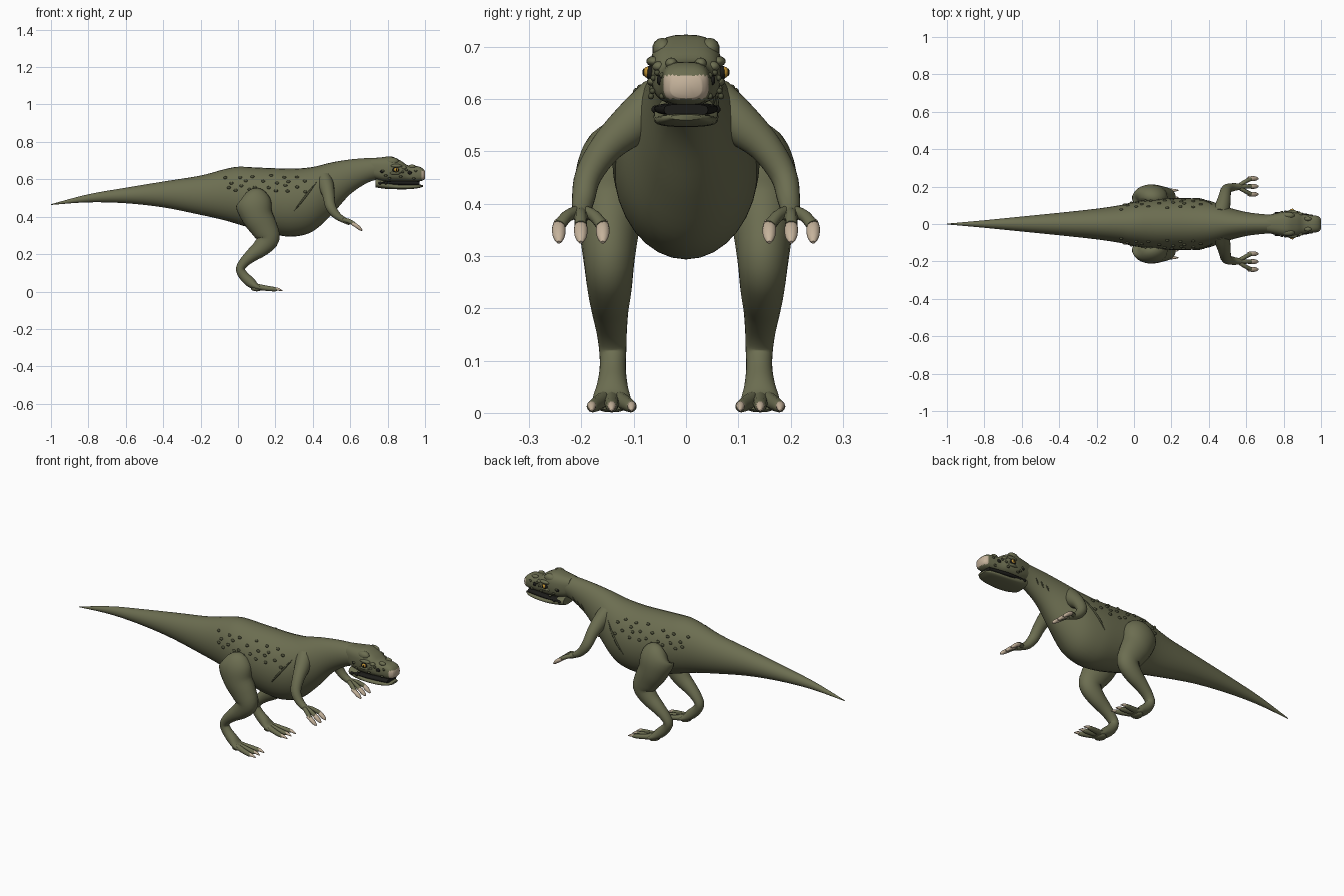
import bpy, bmesh, math, random
from mathutils import Vector, Matrix

cube = bpy.data.objects.get("Cube")
if cube:
    bpy.data.objects.remove(cube, do_unlink=True)
random.seed(4)
X, Y, Z = Vector((1, 0, 0)), Vector((0, 1, 0)), Vector((0, 0, 1))


def material(name, *rgb):
    m = bpy.data.materials.new(name)
    m.use_nodes = True
    m.diffuse_color = (*rgb, 1)
    m.node_tree.nodes["Principled BSDF"].inputs["Base Color"].default_value = (*rgb, 1)
    return m


olive = material("olive skin", .15, .155, .082)
dark = material("dark scale", .075, .08, .042)
horn = material("pale horn", .56, .45, .33)
amber = material("amber eye", .5, .27, .03)
black = material("black", .012, .012, .01)


def spline(rows, t):
    """Catmull-Rom value of a list of rows at t in row units."""
    i = min(int(t), len(rows) - 2)
    f = t - i
    a, b, c, d = (rows[max(0, min(len(rows) - 1, i + k))] for k in (-1, 0, 1, 2))
    return [q + f * (r - p) / 2 + f * f * (p - 2.5 * q + 2 * r - s / 2)
            + f ** 3 * (1.5 * (q - r) + (s - p) / 2) for p, q, r, s in zip(a, b, c, d)]


def power(v, p):
    return math.copysign(abs(v) ** p, v)


def loft(bm, rows, ref=Y, along=None, sides=20, steps=4, p=1):
    """Skin of elliptical rings; each row is x, y, z, depth radius, radius along ref."""
    n = (len(rows) - 1) * steps
    pts = [spline(rows, k / steps) for k in range(n + 1)]
    rings = []
    for k, row in enumerate(pts):
        t = along or (Vector(pts[min(k + 1, n)][:3]) - Vector(pts[max(k - 1, 0)][:3])).normalized()
        u = (ref - t * ref.dot(t)).normalized()
        w = t.cross(u)
        rings.append([bm.verts.new(Vector(row[:3]) + u * row[4] * power(math.cos(a), p)
                                   + w * row[3] * power(math.sin(a), p))
                      for a in (math.tau * j / sides for j in range(sides))])
    for r, s in zip(rings, rings[1:]):
        for j in range(sides):
            bm.faces.new((r[j], r[j - 1], s[j - 1], s[j]))
    bm.faces.new(rings[0])
    bm.faces.new(rings[-1])


def ball(bm, pos, size, segs=12):
    bmesh.ops.create_uvsphere(bm, u_segments=segs, v_segments=segs // 2 + 1, radius=1,
                              matrix=Matrix.Translation(pos) @ Matrix.Diagonal((*size, 1)))


def finish(bm, name, mats, mirror=False, rule=None):
    bmesh.ops.recalc_face_normals(bm, faces=bm.faces)
    for f in bm.faces:
        f.smooth = True
        if rule:
            f.material_index = rule(f.calc_center_median())
    me = bpy.data.meshes.new(name)
    bm.to_mesh(me)
    bm.free()
    me.set_sharp_from_angle(angle=math.radians(55))
    for m in mats:
        me.materials.append(m)
    ob = bpy.data.objects.new(name, me)
    bpy.context.collection.objects.link(ob)
    if mirror:
        mod = ob.modifiers.new("Mirror", 'MIRROR')
        mod.use_axis = (False, True, False)
        mod.use_mirror_merge = False
    return ob


def section(rows):
    """x, top, bottom, half width -> loft rows."""
    return [(x, 0, (a + b) / 2, (a - b) / 2, w) for x, a, b, w in rows]


# Body with tail and neck
body = section([
    (-1, .467, .463, .002), (-.8, .52, .477, .02), (-.6, .555, .472, .04), (-.4, .588, .45, .06),
    (-.2, .62, .41, .082), (-.08, .652, .383, .1), (0, .667, .36, .118), (.1, .663, .33, .133),
    (.2, .659, .304, .138), (.3, .657, .294, .138), (.4, .666, .322, .125), (.5, .69, .41, .09),
    (.6, .706, .52, .064), (.7, .714, .585, .052), (.78, .714, .605, .05)])
bm = bmesh.new()
loft(bm, body, along=X, sides=32, steps=5)
finish(bm, "body_tail_and_neck", [olive])


def flank(x, z):
    """Point on the body's surface, on the +y side."""
    i = max(k for k in range(len(body) - 1) if body[k][0] <= x)
    t = i + (x - body[i][0]) / (body[i + 1][0] - body[i][0])
    _, _, cz, h, w = spline(body, t)
    return Vector((x, w * math.sqrt(max(0, 1 - ((z - cz) / h) ** 2)), z))


# Skull with pale snout tip
bm = bmesh.new()
loft(bm, section([
    (.71, .712, .61, .046), (.77, .718, .592, .06), (.82, .722, .588, .068), (.87, .7, .588, .064),
    (.91, .674, .588, .052), (.96, .67, .588, .046), (.985, .66, .593, .042),
    (.999, .645, .602, .03)]), along=X, sides=28, p=.72)
finish(bm, "skull", [olive, horn], rule=lambda c: int(c.x > .978 and .6 < c.z < .645))

# Lower jaw
bm = bmesh.new()
loft(bm, section([(.735, .605, .557, .053), (.78, .592, .55, .061), (.84, .574, .547, .061),
                  (.91, .572, .547, .056), (.96, .572, .552, .046), (.988, .57, .56, .028)]),
     along=X, sides=24, p=.72)
finish(bm, "lower_jaw", [olive])

# Mouth opening
bm = bmesh.new()
loft(bm, section([(.77, .588, .576, .062), (.85, .592, .57, .06), (.91, .592, .568, .052),
                  (.97, .59, .568, .042)]), along=X, p=.6)
finish(bm, "mouth", [black])

# Brows, cheek bumps and nostril ridges
bm = bmesh.new()
for pos, size in (((.825, .045, .695), (.035, .02, .022)), ((.845, .062, .672), (.032, .014, .01)),
                  ((.84, .062, .633), (.03, .013, .009)), ((.93, .028, .668), (.02, .012, .011)),
                  ((.885, .052, .662), (.016, .012, .01))):
    ball(bm, pos, size)
finish(bm, "brows_and_ridges", [olive], True)

bm = bmesh.new()
for x, z, y in ((.79, .62, .064), (.81, .605, .067), (.87, .615, .064), (.9, .65, .055),
                (.88, .64, .062), (.775, .645, .06), (.95, .645, .045), (.94, .605, .046)):
    ball(bm, (x, y, z), (.009, .006, .006), 8)
finish(bm, "face_scales", [dark], True)

# Eyes
bm = bmesh.new()
ball(bm, (.843, .068, .65), (.018, .01, .014))
ball(bm, (.918, .05, .636), (.012, .006, .01))
ball(bm, (.77, .059, .642), (.01, .006, .008))
for x in (.76, .79):
    ball(bm, (x, .058, .58), (.01, .008, .008), 8)
finish(bm, "sockets_and_nostrils", [black], True)
bm = bmesh.new()
ball(bm, (.845, .073, .651), (.012, .009, .011))
finish(bm, "eyes", [amber], True)
bm = bmesh.new()
ball(bm, (.847, .0805, .651), (.004, .003, .007), 8)
finish(bm, "pupils", [black], True)

# Hind legs with three toes
bm = bmesh.new()
loft(bm, [(.06, .115, .512, .035, .03), (.073, .132, .497, .082, .06), (.085, .14, .46, .095, .07),
          (.105, .145, .4, .083, .066), (.14, .147, .34, .072, .056), (.162, .147, .285, .06, .048),
          (.125, .146, .235, .048, .042), (.075, .145, .195, .036, .035),
          (.032, .142, .155, .027, .029), (.013, .14, .12, .024, .026),
          (.03, .14, .085, .026, .025), (.066, .141, .05, .027, .03),
          (.1, .142, .025, .018, .037), (.14, .142, .016, .011, .032)], sides=24)
ball(bm, (.1, .142, .014), (.03, .034, .013))
for k in (-1, 0, 1):
    loft(bm, [(.09, .142 + k * .012, .028, .016, .014), (.15, .142 + k * .027, .018, .014, .014),
              (.2, .142 + k * .037, .012, .011, .011), (.212, .142 + k * .038, .011, .004, .004)],
         sides=12)
finish(bm, "hind_legs", [olive], True)

# Arms with three fingers
bm = bmesh.new()
loft(bm, [(.46, .05, .6, .045, .045), (.475, .1, .555, .042, .04), (.485, .15, .51, .032, .032),
          (.495, .186, .455, .026, .028), (.525, .196, .41, .022, .022),
          (.565, .2, .383, .017, .016), (.6, .201, .368, .012, .014)], ref=X, sides=18)
for k in (-1, 0, 1):
    loft(bm, [(.565, .2 + k * .008, .384, .012, .011), (.595, .201 + k * .026, .376, .012, .011),
              (.625, .201 + k * .041, .358, .011, .012)], sides=10)
finish(bm, "arms", [olive], True)

# Claws on feet and hands
bm = bmesh.new()
for k in (-1, 0, 1):
    y = .142 + k * .038
    loft(bm, [(.195, y, .015, .008, .008), (.215, y, .012, .008, .008), (.238, y, .004, .002, .002)],
         sides=10)
    y = .201 + k * .042
    loft(bm, [(.61, y, .364, .009, .01), (.632, y, .352, .011, .013),
              (.652, y, .336, .009, .011), (.664, y, .326, .003, .004)], sides=10)
finish(bm, "claws", [horn], True)

# Raised flank scales
bm = bmesh.new()
for row, z in enumerate((.615, .585, .562, .54)):
    for i in range(6):
        x = -.06 + .075 * i + .035 * (row % 2) + random.uniform(-.015, .015)
        ball(bm, flank(x, z + random.uniform(-.008, .008)), (.011, .007, .008), 8)
finish(bm, "flank_scales", [dark], True)

# Long scar on each flank
bm = bmesh.new()
loft(bm, [(*flank(.3 + .12 * t, .43 + .155 * t), r, r)
          for t, r in ((0, .001), (.3, .005), (.7, .005), (1, .001))], ref=Z, sides=8)
finish(bm, "flank_scars", [dark], True)

# Short scratches on one side of the neck
bm = bmesh.new()
for i in range(3):
    x = .6 + .03 * i
    loft(bm, [(*flank(x + .02 * t, .575 + .012 * i + .03 * t), r, r)
              for t, r in ((0, .001), (.5, .004), (1, .001))], ref=Z, sides=8)
finish(bm, "neck_scratches", [dark])
